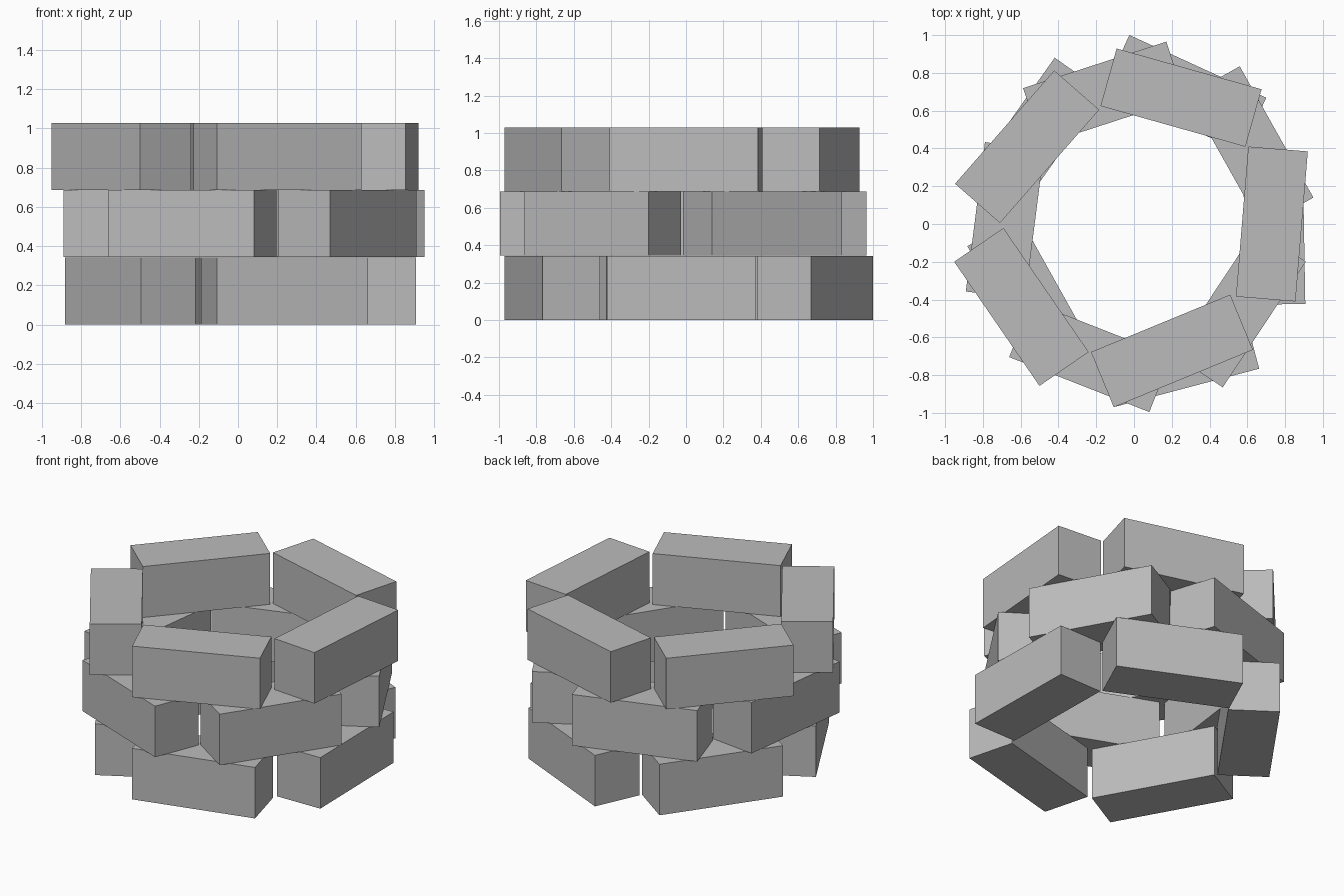
import bpy
import math

cube = bpy.data.objects.get("Cube")
if cube:
    bpy.data.objects.remove(cube, do_unlink=True)

LENGTH, DEPTH, HEIGHT = 0.797, 0.316, 0.343

# One stone grey for every block
stone = bpy.data.materials.new("stone_grey")
stone.use_nodes = True
grey = (0.5, 0.5, 0.5, 1.0)
stone.diffuse_color = grey
stone.node_tree.nodes["Principled BSDF"].inputs["Base Color"].default_value = grey


def add_block(name, x, y, level, yaw):
    """Place one loosely laid block on a course."""
    bpy.ops.mesh.primitive_cube_add(size=1, location=(x, y, (level + 0.5) * HEIGHT))
    block = bpy.context.object
    block.name = name
    block.scale = (LENGTH, DEPTH, HEIGHT - 0.001)
    block.rotation_euler.z = math.radians(yaw)
    block.data.materials.append(stone)


# Each course is a ring of five blocks: centre x, centre y, yaw in degrees
courses = {
    "bottom": [(0.742, -0.027, 91), (0.272, 0.691, -24.6), (-0.521, 0.464, 54.7),
               (-0.55, -0.388, -60.8), (0.237, -0.715, 14.8)],
    "middle": [(0.617, 0.41, 119.3), (-0.159, 0.692, 18), (-0.683, 0.018, 82.7),
               (-0.232, -0.703, -21.4), (0.558, -0.445, 56.5)],
    "top": [(0.73, 0.0, 85.3), (0.249, 0.669, -15.7), (-0.566, 0.409, 48.8),
            (-0.596, -0.439, -55.5), (0.201, -0.672, 22.4)],
}

for level, (course, blocks) in enumerate(courses.items()):
    for i, (x, y, yaw) in enumerate(blocks, 1):
        add_block(f"{course}_block_{i}", x, y, level, yaw)
